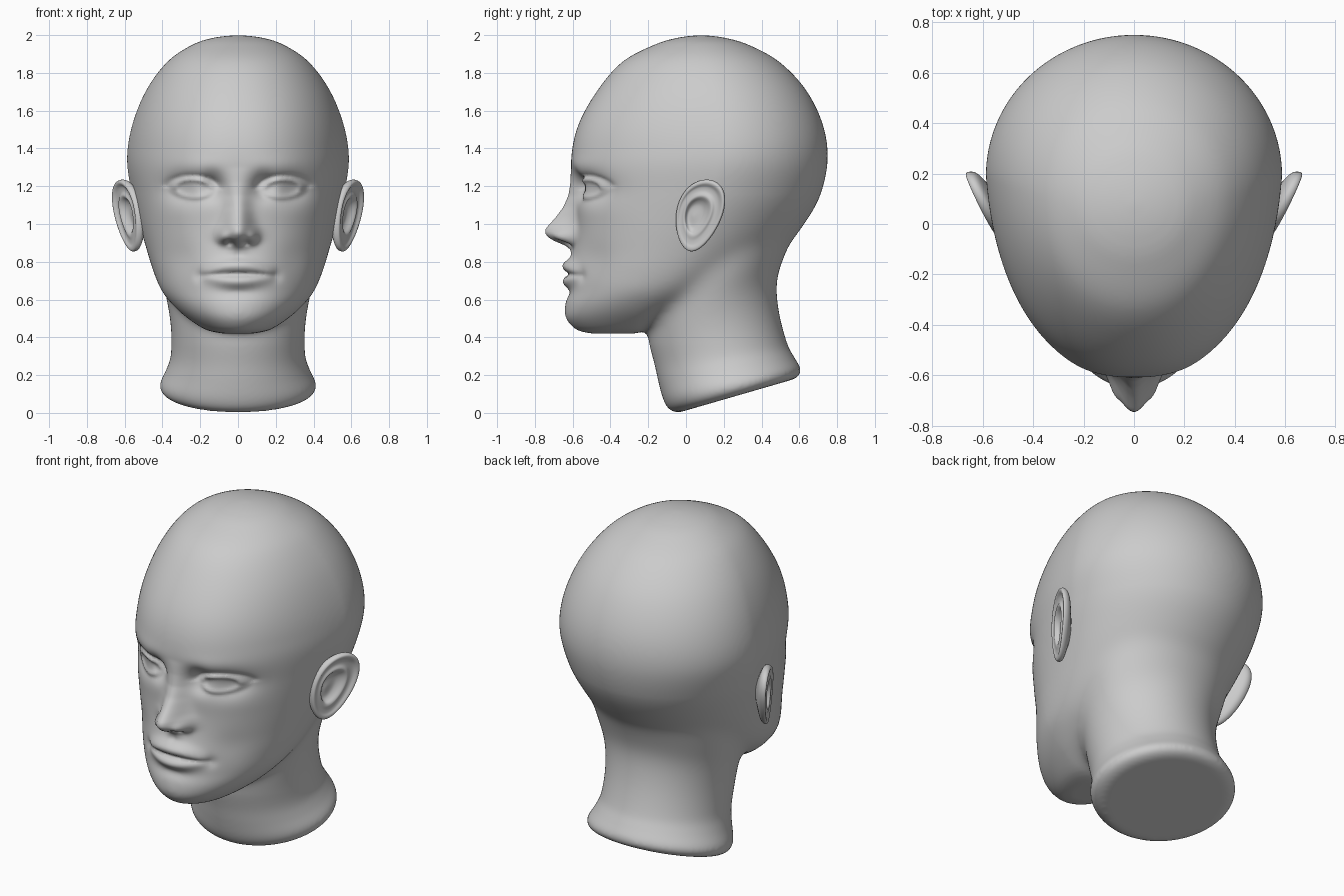
import bpy, bmesh
from math import sin, cos, pi, exp

if "Cube" in bpy.data.objects:
    bpy.data.objects.remove(bpy.data.objects["Cube"])


def spline(rows, steps):
    """Catmull-Rom through rows of numbers."""
    out = []
    for i in range(len(rows) - 1):
        a, b = rows[max(i - 1, 0)], rows[i]
        c, d = rows[i + 1], rows[min(i + 2, len(rows) - 1)]
        for k in range(steps):
            t = k / steps
            out.append([q + .5 * t * (r - p + t * (2*p - 5*q + 4*r - s + t * (3*(q - r) + s - p)))
                        for p, q, r, s in zip(a, b, c, d)])
    return out + [list(rows[-1])]


def lerp_table(table, v):
    if v <= table[0][0]:
        return table[0][1:]
    for lo, hi in zip(table, table[1:]):
        if v <= hi[0]:
            t = (v - lo[0]) / (hi[0] - lo[0])
            return [p + t * (q - p) for p, q in zip(lo[1:], hi[1:])]
    return table[-1][1:]


def loft(bm, rings):
    loops = [[bm.verts.new(p) for p in r] for r in rings]
    n = len(loops[0])
    for a, b in zip(loops, loops[1:]):
        for i in range(n):
            bm.faces.new((a[i], a[(i + 1) % n], b[(i + 1) % n], b[i]))
    bm.faces.new(loops[0][::-1])
    bm.faces.new(loops[-1])


def finish(bm, name):
    bmesh.ops.recalc_face_normals(bm, faces=bm.faces)
    me = bpy.data.meshes.new(name)
    bm.to_mesh(me)
    bm.free()
    ob = bpy.data.objects.new(name, me)
    bpy.context.collection.objects.link(ob)
    me.polygons.foreach_set("use_smooth", [True] * len(me.polygons))
    return ob


N = 112
ANG = [2 * pi * i / N for i in range(N)]
bm = bmesh.new()

# Skull and jaw: z, half width, front y, back y, y of widest point
skull = [(.42, .08, -.5, -.27, -.38), (.44, .17, -.58, -.2, -.32),
         (.5, .265, -.635, -.08, -.26), (.57, .345, -.64, .05, -.2),
         (.65, .41, -.62, .2, -.13), (.75, .452, -.61, .36, -.06),
         (.86, .485, -.592, .515, 0), (1.0, .525, -.58, .628, .07),
         (1.15, .56, -.589, .71, .14), (1.34, .588, -.608, .75, .19),
         (1.525, .56, -.57, .725, .19), (1.71, .485, -.467, .635, .16),
         (1.86, .373, -.335, .492, .12), (1.95, .24, -.165, .328, .09),
         (1.987, .125, -.04, .2, .08), (2.0, .01, .07, .09, .08)]
# Front half of each slice: z, squareness, taper toward the face
square = [(.65, 2, 0), (.86, 2.2, .05), (1.05, 2.45, .11), (1.2, 2.4, .12),
          (1.4, 2.3, .12), (1.7, 2.15, .06), (2, 2, 0)]
rings = []
for z, w, f, b, c in spline(skull, 8):
    n, taper = lerp_table(square, z)
    ring = []
    for a in ANG:
        x, y = cos(a), sin(a)
        if y < 0:
            x, y = (1 if x > 0 else -1) * abs(x) ** (2 / n), -abs(y) ** (2 / n)
            x *= 1 + taper * y
        ring.append((w * x, c + ((b - c) if y > 0 else (c - f)) * y, z))
    rings.append(ring)
loft(bm, rings)

# Neck with slanted base: front y, front z, back y, back z, half width
neck = [(-.045, .0, .57, .178, .355), (-.09, .02, .6, .2, .4), (-.12, .07, .607, .235, .413),
        (-.145, .16, .57, .3, .378), (-.165, .25, .535, .37, .355), (-.195, .37, .495, .53, .356),
        (-.21, .5, .48, .68, .378), (-.2, .7, .505, .785, .41),
        (-.15, .9, .545, .89, .42), (-.1, 1.0, .57, 1.0, .4)]
rings = []
for fy, fz, by, bz, w in spline(neck, 8):
    rings.append([(w * cos(a), (fy + by) / 2 + (by - fy) / 2 * sin(a),
                   (fz + bz) / 2 + (bz - fz) / 2 * sin(a)) for a in ANG])
loft(bm, rings)
head = finish(bm, "head")

# Fuse skull and neck into one soft skin
bpy.context.view_layer.objects.active = head
head.select_set(True)
m = head.modifiers.new("fuse", 'REMESH')
m.mode = 'VOXEL'
m.voxel_size = .0105
m.use_smooth_shade = True
s = head.modifiers.new("soften", 'SMOOTH')
s.factor, s.iterations = .5, 20
for mod in ("fuse", "soften"):
    bpy.ops.object.modifier_apply(modifier=mod)

# Extra softening where jaw and nape run into the neck
group = head.vertex_groups.new(name="jaw_blend")
for v in head.data.vertices:
    x, y, z = v.co
    k = min(1, (y + .26) / .15, (z - .36) / .15, (1.15 - z) / .15)
    if k > 0:
        group.add([v.index], k, 'REPLACE')
s = head.modifiers.new("blend", 'SMOOTH')
s.factor, s.iterations, s.vertex_group = .5, 180, "jaw_blend"
bpy.ops.object.modifier_apply(modifier="blend")

# Face relief: z, nose height, nose width
nose = [(.83, 0, .05), (.865, .02, .05), (.885, .045, .055), (.905, .1, .07), (.925, .14, .078),
        (.95, .164, .08), (.975, .164, .078), (1.0, .142, .072), (1.04, .106, .066), (1.09, .066, .06),
        (1.15, .035, .055), (1.22, .015, .058), (1.3, 0, .06)]
# x, z, x spread, z spread, height
bumps = [(.078, .93, .028, .034, .045),    # nostril wing
         (.042, .9, .018, .011, -.045),    # nostril
         (.135, 1.2, .06, .065, -.06),     # inner eye socket
         (.28, 1.19, .11, .07, -.056),     # eye socket
         (.2, 1.31, .13, .045, .006),      # brow
         (.3, .8, .09, .1, -.012),         # cheek hollow
         (.205, .725, .03, .03, -.012),    # mouth corner
         (0, .765, .15, .09, .02),         # muzzle
         (0, .845, .018, .03, -.007),      # philtrum
         (0, .637, .1, .03, -.01)]         # chin crease


def gauss(t):
    return exp(-t * t)


def relief(x, z):
    h, w = lerp_table(nose, z)
    d = h * exp(-(x / w) ** 2.2)
    for cx, cz, sx, sz, a in bumps:
        d += a * gauss((x - cx) / sx) * gauss((z - cz) / sz)
    # Eyeball, almond lid and crease
    u, v = (x - .237) / .09, (z - 1.188 - .03 * (x - .237)) / .043
    e = (u * u + v * v) ** .5
    if e < 3:
        d += .026 * max(0, 1 - e * e / 2.4)
        d += (.014 if v > 0 else .008) * gauss((e - 1.08) / .22)
        if v > 0:
            d -= .008 * gauss((e - 1.6) / .25)
    # Lips
    q = x / .205
    if q < 1:
        t = 1 - q * q
        d += .03 * t * gauss((z - .782 + .04 * q * q) / .034)
        d += .028 * t ** 1.3 * gauss((z - .693 - .03 * q * q) / .032)
        d -= .02 * t ** .4 * gauss((z - .735 + .008 * q * q) / .012)
    return d


for v in head.data.vertices:
    x, y, z = v.co
    if y < -.2 and .5 < z < 1.5:
        v.co.y -= relief(abs(x), z) * min(1, (-.2 - y) / .12)
s = head.modifiers.new("polish", 'SMOOTH')
s.factor, s.iterations = .5, 2
bpy.ops.object.modifier_apply(modifier="polish")

# Ears: shell from concha to rim and round the back (radius, height)
shell = [(.03, -.022), (.28, -.024), (.42, -.012), (.55, .012), (.68, .002), (.8, .004),
         (.89, .018), (.96, .016), (1.0, -.004), (.97, -.024), (.84, -.04), (.5, -.065), (.1, -.09)]
for side, name in ((1, "ear_left"), (-1, "ear_right")):
    bm = bmesh.new()
    rings = []
    for r, h in spline(shell, 4):
        ring = []
        for i in range(64):
            a = 2 * pi * i / 64
            oy = .07 + .123 * cos(a) * (1 + .2 * sin(a)) + .04 * sin(a)
            oz = 1.045 + .19 * sin(a)
            y, z = .04 + (oy - .04) * r, 1.04 + (oz - 1.04) * r
            # the raised rim fades toward the cheek and the lobe
            fade = .6 + .4 * cos(a - .7) if h > 0 else 1
            x = .546 + .43 * (y + .03) + .06 * (z - 1.05) + h * fade
            ring.append((side * x, y, z))
        rings.append(ring)
    loft(bm, rings)
    finish(bm, name)
